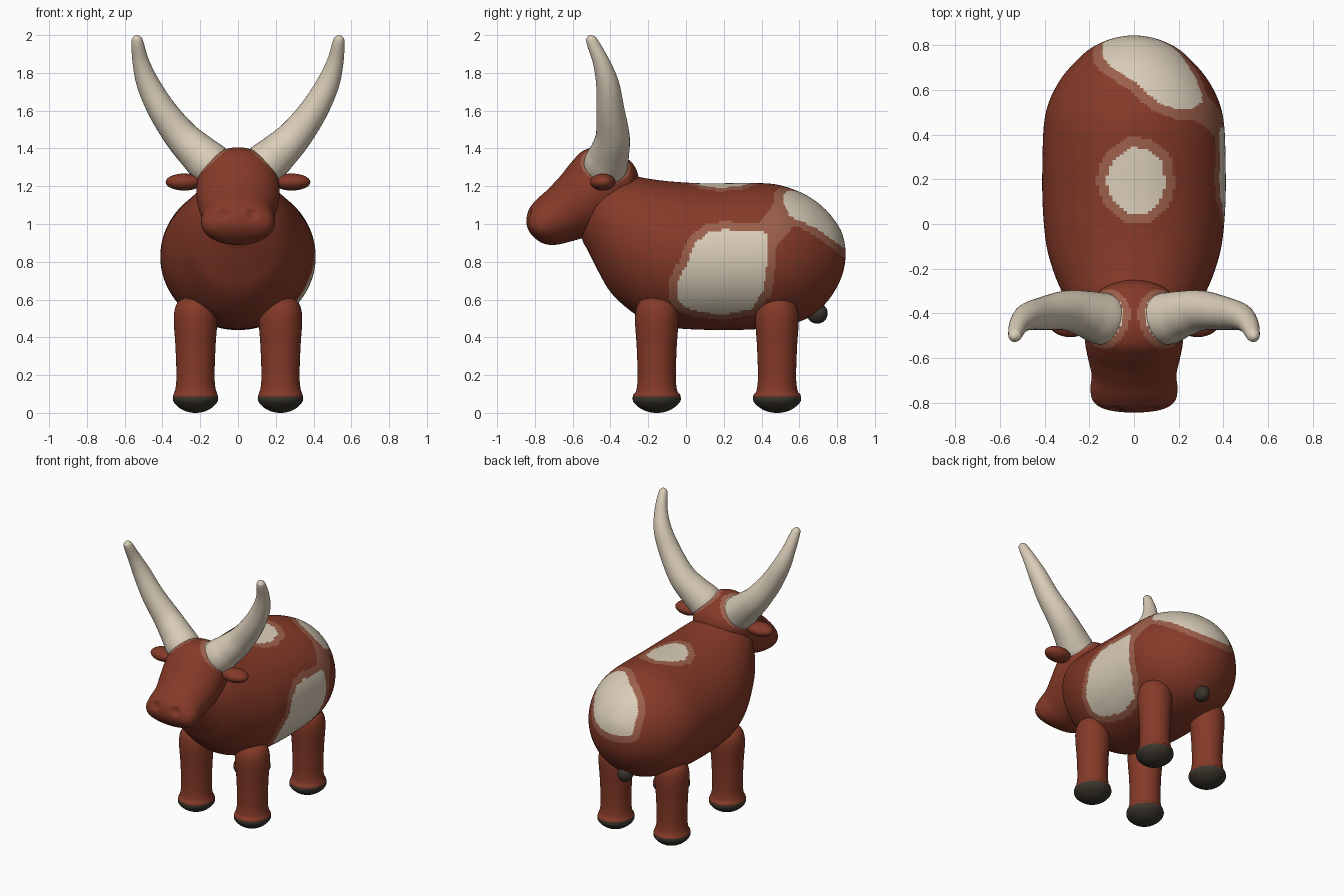
import bpy, bmesh, math
from mathutils import Vector, kdtree

if "Cube" in bpy.data.objects:
    bpy.data.objects.remove(bpy.data.objects["Cube"])


def material(name, rgb):
    m = bpy.data.materials.new(name)
    m.diffuse_color = (*rgb, 1)
    m.use_nodes = True
    m.node_tree.nodes["Principled BSDF"].inputs["Base Color"].default_value = m.diffuse_color
    return m


BROWN = material("red brown hide", (0.235, 0.042, 0.021))
BLEND = material("pale brown patch edge", (0.33, 0.115, 0.07))
CREAM = material("cream", (0.70, 0.61, 0.48))
DARK = material("dark hoof", (0.042, 0.036, 0.026))
HIDE = [BROWN, BLEND, CREAM]


def spline(rows, steps):
    """Smooth (Catmull-Rom) interpolation of tuples; first and last rows are phantoms."""
    out = []
    for a, b, c, d in zip(rows, rows[1:], rows[2:], rows[3:]):
        for i in range(steps):
            t = i / steps
            out.append([0.5 * (2 * q + (r - p) * t + (2 * p - 5 * q + 4 * r - s) * t * t
                               + (3 * q - p - 3 * r + s) * t ** 3)
                        for p, q, r, s in zip(a, b, c, d)])
    out.append(list(rows[-2]))
    return out


def skin(name, rings, mats, mirror=False):
    """Join rings of points into a smooth closed surface."""
    bm = bmesh.new()
    loops = [[bm.verts.new(p) for p in ring] for ring in rings]
    n = len(loops[0])
    for a, b in zip(loops, loops[1:]):
        for i in range(n):
            j = (i + 1) % n
            bm.faces.new((a[i], a[j], b[j], b[i]))
    bmesh.ops.remove_doubles(bm, verts=bm.verts, dist=1e-5)
    holes = [e for e in bm.edges if e.is_boundary]
    if holes:
        bmesh.ops.holes_fill(bm, edges=holes)
    bmesh.ops.recalc_face_normals(bm, faces=bm.faces)
    for f in bm.faces:
        f.smooth = True
    me = bpy.data.meshes.new(name)
    bm.to_mesh(me)
    bm.free()
    for m in mats:
        me.materials.append(m)
    ob = bpy.data.objects.new(name, me)
    bpy.context.collection.objects.link(ob)
    if mirror:
        ob.modifiers.new("mirror", 'MIRROR')
    return ob


def loft(name, sections, steps, n, mats):
    """Sections are (top y, top z, bottom y, bottom z, half width), from pole to pole."""
    flip = lambda s: (s[2], s[3], s[0], s[1], -s[4])
    rows = [flip(sections[1])] + sections + [flip(sections[-2])]
    rings = []
    for ty, tz, by, bz, w in spline(rows, steps):
        ring = []
        for k in range(n):
            a = 2 * math.pi * k / n
            s = math.sin(a) / 2
            ring.append((w * math.cos(a), (ty + by) / 2 + (ty - by) * s,
                         (tz + bz) / 2 + (tz - bz) * s))
        rings.append(ring)
    return skin(name, rings, mats)


def inside(u, v, poly):
    hit = False
    for (a, b), (c, d) in zip(poly, poly[1:] + poly[:1]):
        if (b > v) != (d > v) and u < a + (v - b) * (c - a) / (d - b):
            hit = not hit
    return hit


# Body: y, bottom z, top z, half width
trunk = [(-.56, 1.02, 1.02, 0), (-.55, .92, 1.12, .10), (-.52, .86, 1.2, .16),
         (-.47, .76, 1.25, .22), (-.40, .64, 1.265, .275), (-.30, .545, 1.258, .325),
         (-.20, .485, 1.24, .365), (-.08, .452, 1.225, .395), (.1, .44, 1.215, .41),
         (.3, .44, 1.217, .41), (.45, .45, 1.213, .403), (.55, .468, 1.19, .38),
         (.65, .505, 1.145, .328), (.73, .57, 1.085, .26), (.79, .65, 1.015, .19),
         (.83, .74, .94, .10), (.845, .84, .84, 0)]
body = loft("body", [(y, hi, y, lo, w) for y, lo, hi, w in trunk], 14, 160, HIDE)

# Cream patches on the flank, back and rump
flank = [(-.05, .6), (0, .555), (.1, .53), (.2, .52), (.35, .55), (.41, .65), (.43, .8),
         (.43, .94), (.4, .965), (.2, .97), (.12, .96), (.05, .9), (0, .78), (-.05, .68)]
saddle = [(-.05, .06), (0, .04), (.06, .045), (.13, .12), (.14, .2), (.12, .28),
          (.06, .33), (0, .35), (-.05, .32), (-.11, .26), (-.125, .18), (-.1, .12)]
rump_top = [(-.14, .9), (-.14, .75), (-.1, .7), (0, .64), (.1, .55), (.17, .52),
            (.5, .51), (.5, .9)]
rump_side = [(.45, 1.3), (.51, 1.12), (.55, 1.04), (.62, 1.01), (.7, .97), (.84, .87),
             (.9, .87), (.9, 1.3)]
bridge = [(.38, 1.0), (.48, 1.13), (.58, 1.0), (.46, .86)]
faces = body.data.polygons
for f in faces:
    x, y, z = f.center
    if (x > 0 and inside(y, z, flank)) or (z > 1.1 and inside(x, y, saddle)) or \
            (inside(x, y, rump_top) and inside(y, z, rump_side)):
        f.material_index = 2
cream = [f.center for f in faces if f.material_index == 2]
tree = kdtree.KDTree(len(cream))
for i, c in enumerate(cream):
    tree.insert(c, i)
tree.balance()
for f in faces:
    if f.material_index == 0:
        near = tree.find(f.center)[2] < .05
        if near or (f.center.x > 0 and inside(f.center.y, f.center.z, bridge)):
            f.material_index = 1

# Head with muzzle
head = loft("head", [
    (-.25, 1.22, -.25, 1.22, 0), (-.275, 1.31, -.29, 1.13, .13), (-.35, 1.37, -.33, 1.06, .18),
    (-.45, 1.405, -.36, 1.02, .21), (-.54, 1.39, -.42, .98, .22), (-.60, 1.335, -.48, .95, .218),
    (-.66, 1.26, -.55, .925, .205), (-.73, 1.185, -.62, .905, .19),
    (-.79, 1.13, -.69, .89, .195), (-.83, 1.08, -.75, .895, .183),
    (-.845, 1.02, -.80, .925, .13), (-.835, .97, -.835, .97, 0)], 10, 96, HIDE)
for v in head.data.vertices:  # nostril dents
    d = (Vector((abs(v.co.x), v.co.y, v.co.z)) - Vector((.078, -.83, 1.05))).length
    if d < .035:
        v.co.y += .015 * (1 - (d / .035) ** 2)
for f in head.data.polygons:  # pale skin around the horn roots
    d = (Vector((abs(f.center.x), f.center.y, f.center.z)) - Vector((.15, -.42, 1.345))).length
    f.material_index = 2 if d < .11 else 1 if d < .142 else 0

# Horns: x, y, z, radius
path = [(.04, -.42, 1.20, .09), (.08, -.42, 1.25, .10), (.14, -.425, 1.31, .117),
        (.21, -.405, 1.375, .105), (.30, -.388, 1.465, .09), (.40, -.40, 1.60, .075),
        (.475, -.415, 1.74, .061), (.515, -.45, 1.86, .044), (.533, -.497, 1.965, .031),
        (.537, -.505, 1.99, .02), (.538, -.507, 2.0, 0), (.537, -.505, 1.99, -.02)]
pts = spline(path, 6)
rings = []
for i, (x, y, z, r) in enumerate(pts):
    p, q = pts[max(i - 1, 0)], pts[min(i + 1, len(pts) - 1)]
    t = (Vector(q[:3]) - Vector(p[:3])).normalized()
    u = Vector((0, 1, 0)).cross(t).normalized()
    v = t.cross(u)
    rings.append([Vector((x, y, z)) + r * (u * math.cos(a) + v * math.sin(a))
                  for a in (2 * math.pi * k / 32 for k in range(32))])
skin("horns", rings, [CREAM], True)


def ellipsoid(name, centre, radii, mat, mirror=False):
    rings = []
    for i in range(17):
        a = math.pi * i / 16
        rings.append([(centre[0] - radii[0] * math.cos(a),
                       centre[1] + radii[1] * math.sin(a) * math.cos(b),
                       centre[2] + radii[2] * math.sin(a) * math.sin(b))
                      for b in (2 * math.pi * k / 32 for k in range(32))])
    return skin(name, rings, [mat], mirror)


# Ears and tail
ellipsoid("ears", (.285, -.44, 1.222), (.098, .067, .045), BROWN, True)
ellipsoid("tail", (0, .695, .527), (.05, .055, .055), DARK)

# Legs with dark hooves: radius, z
profile = [(-.05, .01), (0, 0), (.05, .008), (.09, .03), (.117, .06), (.119, .088),
           (.106, .13), (.101, .2), (.106, .35), (.115, .5), (.10, .575), (.06, .608),
           (0, .617), (-.06, .608)]
for name, y in (("front_legs", -.155), ("back_legs", .482)):
    rings = []
    for r, z in spline(profile, 6):
        long = 1.06 if z < .1 else 1
        rings.append([(.225 + r * math.cos(a), y + long * r * math.sin(a), max(z, 0))
                      for a in (2 * math.pi * k / 40 for k in range(40))])
    leg = skin(name, rings, [BROWN, DARK], True)
    for f in leg.data.polygons:
        f.material_index = 1 if f.center.z < .088 else 0
